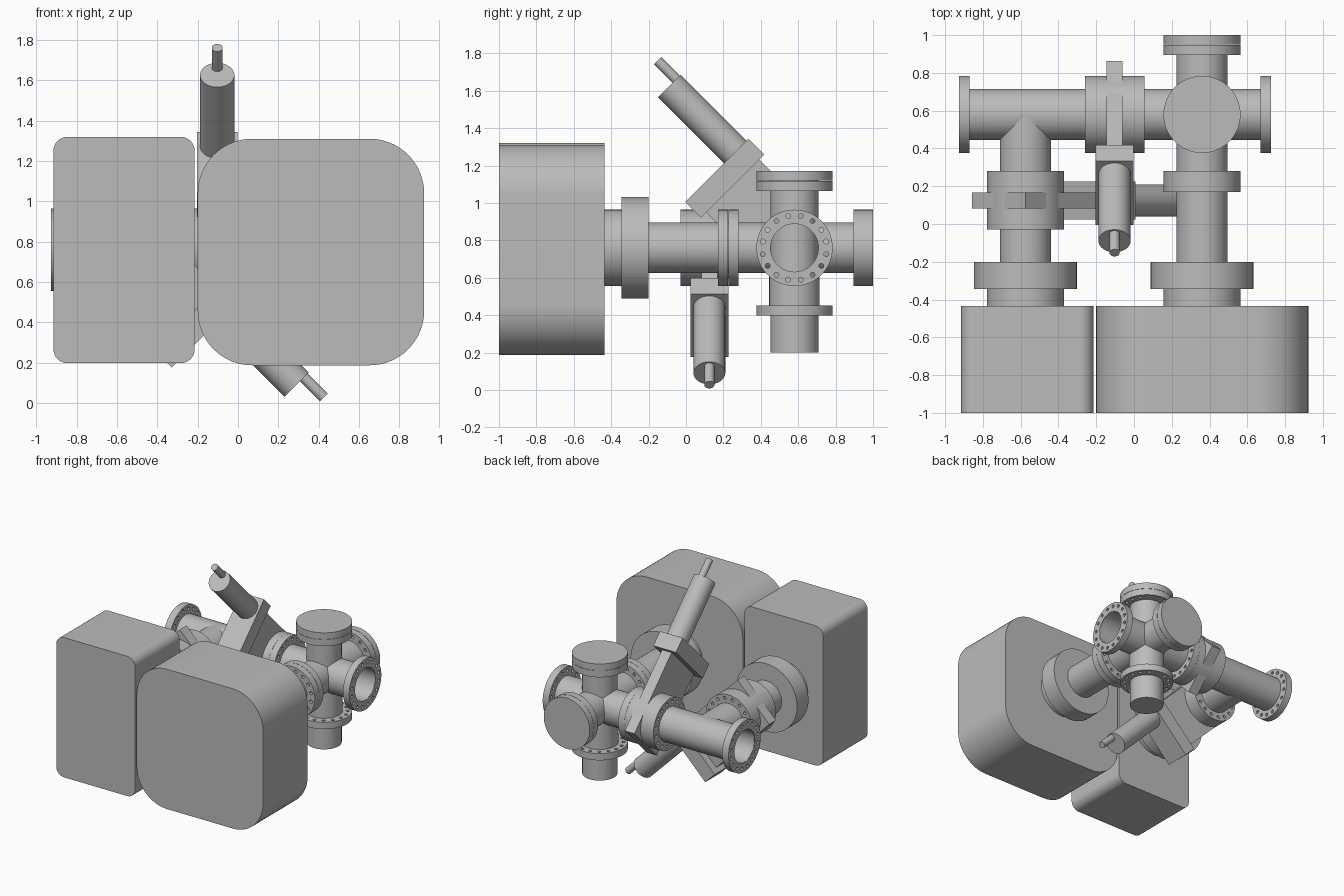
import bpy, bmesh, math
from mathutils import Matrix, Vector

if "Cube" in bpy.data.objects:
    bpy.data.objects.remove(bpy.data.objects["Cube"])

R_TUBE, R_BORE, R_FLANGE, R_BIG = 0.135, 0.128, 0.204, 0.272
CROSS = Vector((0.36, 0.58, 0.76))
TEE = Vector((-0.575, 0.58, 0.76))

metal = bpy.data.materials.new("grey metal")
metal.diffuse_color = (0.5, 0.5, 0.5, 1)
metal.use_nodes = True
metal.node_tree.nodes["Principled BSDF"].inputs["Base Color"].default_value = metal.diffuse_color


def add_object(name, bm):
    bmesh.ops.recalc_face_normals(bm, faces=bm.faces)
    mesh = bpy.data.meshes.new(name)
    bm.to_mesh(mesh)
    bm.free()
    mesh.materials.append(metal)
    ob = bpy.data.objects.new(name, mesh)
    bpy.context.scene.collection.objects.link(ob)
    return ob


def cyl_into(bm, r, a, b, seg=64):
    a, b = Vector(a), Vector(b)
    d = b - a
    m = Matrix.Translation((a + b) / 2) @ d.to_track_quat('Z', 'Y').to_matrix().to_4x4()
    bmesh.ops.create_cone(bm, cap_ends=True, segments=seg, radius1=r, radius2=r,
                          depth=d.length, matrix=m)


def cyl(name, r, a, b, seg=64):
    bm = bmesh.new()
    cyl_into(bm, r, a, b, seg)
    return add_object(name, bm)


def cut(ob, cutters):
    """Subtract each cutter and bake the result."""
    for c in cutters:
        mod = ob.modifiers.new("cut", 'BOOLEAN')
        mod.operation, mod.solver, mod.object = 'DIFFERENCE', 'EXACT', c
    dg = bpy.context.evaluated_depsgraph_get()
    mesh = bpy.data.meshes.new_from_object(ob.evaluated_get(dg))
    ob.modifiers.clear()
    ob.data = mesh
    return ob


def point(centre, axis, t):
    """Centre moved to absolute coordinate t on the given axis."""
    p = Vector(centre)
    p[axis] = t
    return p


def flange(name, centre, axis, t0, t1):
    """Bored flange with a circle of sixteen bolt holes."""
    ob = cyl(name, R_FLANGE, point(centre, axis, t0), point(centre, axis, t1))
    bm = bmesh.new()
    p0, p1 = point(centre, axis, t0 - 0.02), point(centre, axis, t1 + 0.02)
    cyl_into(bm, 0.13, p0, p1)
    for k in range(16):
        a = (k + 0.5) * math.tau / 16
        off = Vector((0, 0, 0))
        off[(axis + 1) % 3] = 0.173 * math.cos(a)
        off[(axis + 2) % 3] = 0.173 * math.sin(a)
        cyl_into(bm, 0.013, p0 + off, p1 + off, 12)
    c = add_object("cutter", bm)
    cut(ob, [c])
    bpy.data.objects.remove(c)


def box(name, size, matrix):
    bm = bmesh.new()
    bmesh.ops.create_cube(bm, size=1, matrix=matrix @ Matrix.Diagonal((*size, 1)))
    return add_object(name, bm)


def rounded_box(name, x0, x1, z0, z1, y0, y1, r, n=16):
    """Rounded rectangle in xz, extruded along y."""
    bm = bmesh.new()
    pts = []
    for q, (cx, cz) in enumerate([(x1 - r, z1 - r), (x0 + r, z1 - r),
                                  (x0 + r, z0 + r), (x1 - r, z0 + r)]):
        for i in range(n + 1):
            a = (q + i / n) * math.pi / 2
            pts.append((cx + r * math.cos(a), y0, cz + r * math.sin(a)))
    face = bm.faces.new([bm.verts.new(p) for p in pts])
    res = bmesh.ops.extrude_face_region(bm, geom=[face])
    top = [v for v in res["geom"] if isinstance(v, bmesh.types.BMVert)]
    bmesh.ops.translate(bm, verts=top, vec=(0, y1 - y0, 0))
    return add_object(name, bm)


# Pump housings at the front
rounded_box("narrow_housing", -0.915, -0.215, 0.197, 1.32, -1, -0.435, 0.07)
rounded_box("wide_housing", -0.2, 0.923, 0.187, 1.31, -1, -0.435, 0.27)

# Hollow pipes: solid tubes minus every bore that meets them
bore_x = cyl("cutter_x", R_BORE, (-1.1, 0.58, 0.76), (1.1, 0.58, 0.76))
bore_y = cyl("cutter_y", R_BORE, point(CROSS, 1, -0.43), point(CROSS, 1, 0.945))
bore_z = cyl("cutter_z", R_BORE, point(CROSS, 2, 0.2), point(CROSS, 2, 1.12))
bore_tee = cyl("cutter_tee", R_BORE, point(TEE, 1, -0.43), point(TEE, 1, 0.58))
cross_bores = [bore_x, bore_y, bore_z]
for name, axis, t0, t1 in (("cross_pipe_x", 0, 0.04, 0.722),
                           ("cross_pipe_y", 1, -0.35, 0.94),
                           ("cross_pipe_z", 2, 0.403, 1.115)):
    cut(cyl(name, R_TUBE, point(CROSS, axis, t0), point(CROSS, axis, t1)), cross_bores)
cut(cyl("tee_main_pipe", R_TUBE, point(TEE, 0, -0.923), point(TEE, 0, -0.22)),
    [bore_x, bore_tee])
cut(cyl("tee_branch_pipe", R_TUBE, point(TEE, 1, -0.35), TEE), [bore_x, bore_tee])

# Bolted flanges
for name, c, axis, t0, t1 in (
        ("right_flange", CROSS, 0, 0.67, 0.725),
        ("bottom_flange", CROSS, 2, 0.398, 0.453),
        ("top_flange", CROSS, 2, 1.065, 1.118),
        ("back_flange", CROSS, 1, 0.895, 0.948),
        ("arm_flange_back", CROSS, 1, 0.226, 0.28),
        ("arm_flange_front", CROSS, 1, 0.17, 0.224),
        ("left_flange", TEE, 0, -0.927, -0.87),
        ("valve_flange_left", TEE, 0, -0.26, -0.205),
        ("valve_flange_right", TEE, 0, 0.0, 0.055),
        ("branch_flange_back", TEE, 1, 0.225, 0.28),
        ("branch_flange_front", TEE, 1, -0.03, 0.025)):
    flange(name, c, axis, t0, t1)

# Blank caps closing the top and back ports
cyl("top_cap", R_FLANGE, point(CROSS, 2, 1.12), point(CROSS, 2, 1.172))
cyl("back_cap", R_FLANGE, point(CROSS, 1, 0.95), point(CROSS, 1, 1.0))

# Pump inlets: wide collar and neck against each housing
for label, c in (("wide", CROSS), ("narrow", TEE)):
    cyl(label + "_inlet_collar", R_BIG, point(c, 1, -0.345), point(c, 1, -0.2))
    cyl(label + "_inlet_neck", R_FLANGE, point(c, 1, -0.437), point(c, 1, -0.343))


def gate_valve(label, centre, axis, u, v, bore):
    """Gate valve: u points to the actuator, v across it, axis along the pipe."""
    u, v = Vector(u).normalized(), Vector(v).normalized()
    n = Vector((0, 0, 0))
    n[axis] = 1
    frame = Matrix.Translation(centre) @ Matrix((u, v, n)).transposed().to_4x4()

    def at(a, b):
        return frame @ Vector((a, b, 0))

    body = cyl(label + "_valve_body", R_FLANGE, centre - n * 0.102, centre + n * 0.102)
    plate = box(label + "_valve_plate", (0.67, 0.4, 0.086),
                frame @ Matrix.Translation((0.135, 0, 0)))
    cut(body, [bore])
    cut(plate, [bore])
    box(label + "_valve_bonnet", (0.12, 0.478, 0.202),
        frame @ Matrix.Translation((0.527, 0, 0)))
    cyl(label + "_actuator", 0.085, at(0.585, 0.139), at(1.086, 0.139))
    cyl(label + "_actuator_rod", 0.027, at(1.08, 0.19), at(1.226, 0.19), 32)


gate_valve("upper", Vector((-0.103, 0.58, 0.76)), 0, (0, -1, 1), (0, 1, 1), bore_x)
gate_valve("lower", Vector((-0.575, 0.125, 0.76)), 1, (1, 0, -1), (1, 0, 1), bore_tee)

for ob in cross_bores + [bore_tee]:
    bpy.data.objects.remove(ob)

# Smooth round walls, sharp rims
for ob in bpy.context.scene.objects:
    ob.data.shade_smooth()
    ob.data.set_sharp_from_angle(angle=math.radians(30))
